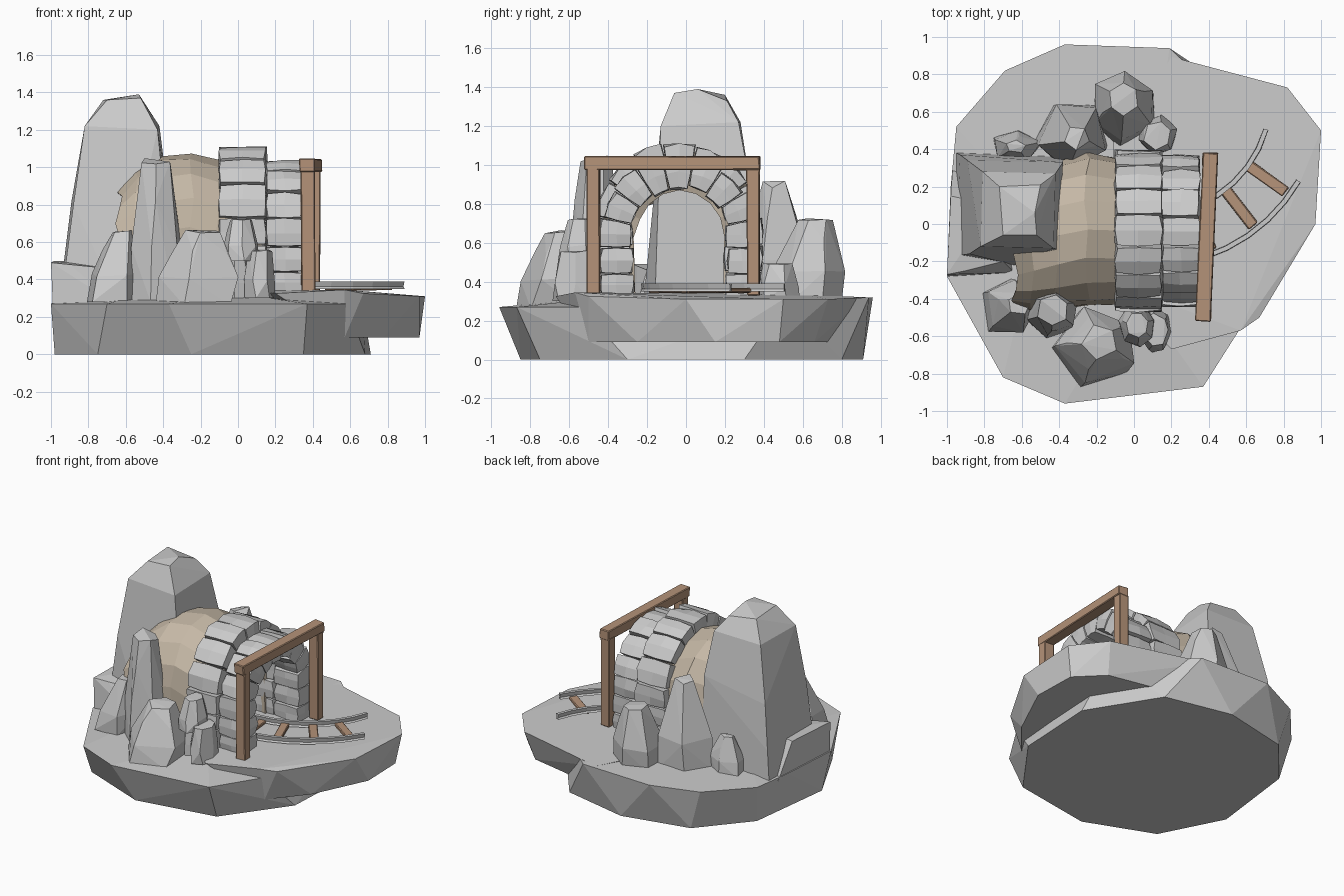
import bpy, bmesh, math, random
from mathutils import Vector, Matrix

if "Cube" in bpy.data.objects:
    bpy.data.objects.remove(bpy.data.objects["Cube"])

random.seed(7)
R = random.uniform


def material(name, rgb):
    m = bpy.data.materials.new(name)
    m.diffuse_color = (*rgb, 1)
    m.use_nodes = True
    m.node_tree.nodes["Principled BSDF"].inputs["Base Color"].default_value = m.diffuse_color
    return m


wood = material("wood", (0.46, 0.29, 0.19))
soil = material("soil", (0.56, 0.48, 0.38))


def finish(bm, name, mat=None):
    bmesh.ops.recalc_face_normals(bm, faces=bm.faces)
    me = bpy.data.meshes.new(name)
    bm.to_mesh(me)
    bm.free()
    ob = bpy.data.objects.new(name, me)
    bpy.context.collection.objects.link(ob)
    if mat:
        me.materials.append(mat)
    return ob


def hull(name, pts):
    bm = bmesh.new()
    for p in pts:
        bm.verts.new(p)
    bmesh.ops.convex_hull(bm, input=bm.verts)
    loose = [v for v in bm.verts if not v.link_faces]
    bmesh.ops.delete(bm, geom=loose, context='VERTS')
    bmesh.ops.dissolve_limit(bm, angle_limit=math.radians(3), verts=bm.verts, edges=bm.edges)
    return finish(bm, name)


def loft(name, rings, mat=None, closed=True):
    bm = bmesh.new()
    vs = [[bm.verts.new(p) for p in r] for r in rings]
    n = len(rings[0])
    for a, b in zip(vs, vs[1:]):
        for i in range(n if closed else n - 1):
            j = (i + 1) % n
            bm.faces.new((a[i], a[j], b[j], b[i]))
    if closed:
        bm.faces.new(vs[0])
        bm.faces.new(vs[-1])
    return finish(bm, name, mat)


# Ground: thick main slab and a thinner overhanging slab
hull("ground_main",
     [(x, y, 0) for x, y in [(-.98, -.2), (-.9, .45), (-.6, .8), (-.1, .91), (.4, .8), (.71, .3),
                             (.68, -.3), (.35, -.75), (-.25, -.85), (-.75, -.65)]] +
     [(-1, -.28, .27), (-.98, .2, .28), (-.95, .52, .29), (-.69, .82, .30), (-.37, .96, .32),
      (.19, .94, .32), (.37, -.87, .27), (-.37, -.96, .27), (-.7, -.82, .27), (.58, -.54, .27),
      (.66, .5, .29), (-.5, 0, .325), (0, .5, .335), (0, -.35, .325)])
hull("ground_ledge",
     [(x, y, .09) for x, y in [(.57, -.5), (.78, -.25), (.97, .15), (.96, .48), (.78, .66), (.3, .76), (.2, 0)]] +
     [(.1, .92, .32), (.82, .73, .31), (1, .5, .31), (.97, 0, .31), (.67, -.5, .325),
      (.57, -.57, .345), (.2, -.67, .325), (-.15, -.3, .335), (-.1, .6, .335), (.35, 0, .35)])

# Big rock behind the tunnel, with a low foot on its left
hull("big_rock",
     [(-.95, -.17, .26), (-.64, -.22, .28), (-.42, -.16, .28), (-.38, .36, .28), (-.95, .38, .28),
      (-.93, .37, .5), (-.40, -.14, .9), (-.38, .33, .9), (-.88, -.16, .8), (-.89, .34, .82),
      (-.82, -.12, 1.22), (-.81, .28, 1.22), (-.43, -.13, 1.2), (-.42, .27, 1.22), (-.70, -.06, 1.36),
      (-.72, .2, 1.36), (-.52, -.06, 1.37), (-.53, .06, 1.39), (-.5, .21, 1.33)])
hull("big_rock_foot",
     [(-.99, -.28, .26), (-.64, -.26, .26), (-.97, .3, .26), (-.7, .1, .26),
      (-1, -.27, .49), (-.9, -.25, .48), (-.98, .15, .5), (-.7, -.2, .46), (-.75, .1, .5)])


# Loose rocks: faceted tapering hulls with an off-centre top
def rock(name, x0, x1, y0, y1, z0, z1, rot=0, sides=6, top=.5, shift=(0, 0)):
    pts = []
    for t, s in ((0, 1), (.4, .97), (.72, .1 + .85 * top ** .5), (1, top)):
        for i in range(sides):
            a = rot + math.tau * i / sides + R(-.12, .12)
            k = s * R(.98, 1.1)
            pts.append(((x0 + x1) / 2 + shift[0] * t + math.cos(a) * k * (x1 - x0) / 2,
                        (y0 + y1) / 2 + shift[1] * t + math.sin(a) * k * (y1 - y0) / 2,
                        z0 + (z1 - z0) * (t - (R(0, .06) if t else 0))))
    return hull(name, pts)


rock("front_tall_rock", -.57, -.30, -.61, -.35, .28, 1.05, .4, 6, .62, (0, .02))
rock("front_left_rock", -.82, -.53, -.60, -.30, .28, .67, .2, 5, .38, (.06, .02))
rock("front_large_rock", -.44, .01, -.88, -.46, .26, .67, .7, 5, .42, (.03, .04))
rock("front_upper_stone", -.08, .11, -.65, -.43, .50, .73, .3, 7, .6)
rock("front_lower_stone", -.07, .06, -.60, -.43, .29, .54, .3, 6, .8)
rock("front_small_stone", .03, .20, -.68, -.45, .30, .56, .8, 7, .75)
rock("back_large_rock", -.23, .12, .42, .80, .28, .74, .5, 6, .45, (0, .06))
rock("back_tall_rock", -.53, -.14, .30, .66, .28, .92, .9, 5, .35, (.03, -.02))
rock("back_small_stone", .02, .23, .37, .58, .30, .5, .3, 6, .7)
rock("back_left_rock", -.76, -.5, .33, .50, .28, .56, .2, 5, .4)


# Stone arch rings, facing +x
CY, Z0 = -.035, .325


def arch_point(s, r, rm, spring):
    h = spring - Z0
    if s < h:
        return CY - r, Z0 + s
    a = (s - h) / rm
    if a < math.pi:
        return CY - r * math.cos(a), spring + r * math.sin(a)
    return CY + r, spring - (s - h - math.pi * rm)


# Each stone is a jittered block with crowned faces and pulled-in corners
def arch_ring(name, x0, x1, r0, r1, spring, count):
    bm = bmesh.new()
    rm = (r0 + r1) / 2
    total = 2 * (spring - Z0) + math.pi * rm
    cuts = [total * i / count + (R(-.014, .014) if 0 < i < count else 0) for i in range(count + 1)]
    for a, b in zip(cuts, cuts[1:]):
        d0, d1 = R(-.012, .012), R(-.012, .01)
        stone = bmesh.new()
        bmesh.ops.create_cube(stone, size=2)
        bmesh.ops.subdivide_edges(stone, edges=stone.edges[:], cuts=1, use_grid_fill=True)
        for v in stone.verts:
            q = v.co * {3: .90, 2: .96, 1: 1.0}[sum(abs(c) > .5 for c in v.co)]
            s = (a + b) / 2 + q.z * (b - a) / 2
            r = rm + q.y * (r1 - r0) / 2 + (d1 if q.y > .5 else d0 if q.y < -.5 else 0)
            y, z = arch_point(s, r + R(-.006, .006), rm, spring)
            v.co = ((x0 + x1) / 2 + q.x * (x1 - x0) / 2 + R(-.006, .006), y, z)
        temp = bpy.data.meshes.new("stone")
        stone.to_mesh(temp)
        stone.free()
        bm.from_mesh(temp)
        bpy.data.meshes.remove(temp)
    return finish(bm, name)


arch_ring("arch_rear", -.105, .155, .24, .43, .685, 13)
arch_ring("arch_front", .145, .355, .24, .405, .64, 13)

# Tan tunnel lining, running back into the big rock
rings = []
for x, y, r, spring in [(.12, -.035, .32, .64), (-.1, -.035, .39, .64), (-.25, -.03, .405, .68),
                        (-.42, -.06, .40, .66), (-.55, -.12, .34, .63), (-.64, -.17, .26, .60)]:
    ring = [(x, y - r, .29)]
    for i in range(9):
        a = math.pi * i / 8
        k = r * R(.96, 1.03)
        ring.append((x + R(-.02, .02), y - k * math.cos(a), spring + k * math.sin(a)))
    ring.append((x, y + r, .29))
    rings.append(ring)
tunnel = loft("tunnel_lining", rings, soil, closed=False)
mod = tunnel.modifiers.new("thickness", 'SOLIDIFY')
mod.thickness = .10
mod.offset = 1 if tunnel.data.polygons[4].normal.z < 0 else -1


# Timber frame and rail ties
def timber(name, size, loc, rot=0):
    bm = bmesh.new()
    bmesh.ops.create_cube(bm, size=1)
    bmesh.ops.scale(bm, vec=size, verts=bm.verts)
    for v in bm.verts:
        v.co += Vector((R(-.004, .004), R(-.004, .004), R(-.003, .003)))
    bmesh.ops.bevel(bm, geom=bm.edges[:], offset=.005, segments=1, affect='EDGES')
    bmesh.ops.transform(bm, matrix=Matrix.Translation(loc) @ Matrix.Rotation(rot, 4, 'Z'), verts=bm.verts)
    return finish(bm, name, wood)


timber("frame_beam", (.08, .90, .07), (.39, -.07, 1.01), math.radians(-2.6))
timber("frame_post_front", (.075, .068, .66), (.375, -.475, .66))
timber("frame_post_back", (.075, .068, .66), (.40, .345, .66))

# Curved track
CX, CYR = .10, .68
for i, deg in enumerate((-84, -69, -52, -35.6)):
    a = math.radians(deg)
    timber(f"rail_tie_{i + 1}", (.25, .06, .026),
           (CX + .75 * math.cos(a), CYR + .75 * math.sin(a), .355), a)


def rail(name, radius, end):
    rings = []
    for i in range(9):
        a = math.radians(-98 + (end + 98) * i / 8)
        rings.append([(CX + (radius + w) * math.cos(a), CYR + (radius + w) * math.sin(a), z)
                      for w, z in ((-.014, .35), (.014, .35), (.006, .362), (.012, .39),
                                   (-.012, .39), (-.006, .362))])
    return loft(name, rings)


rail("rail_outer", .90, -30)
rail("rail_inner", .63, -16)
